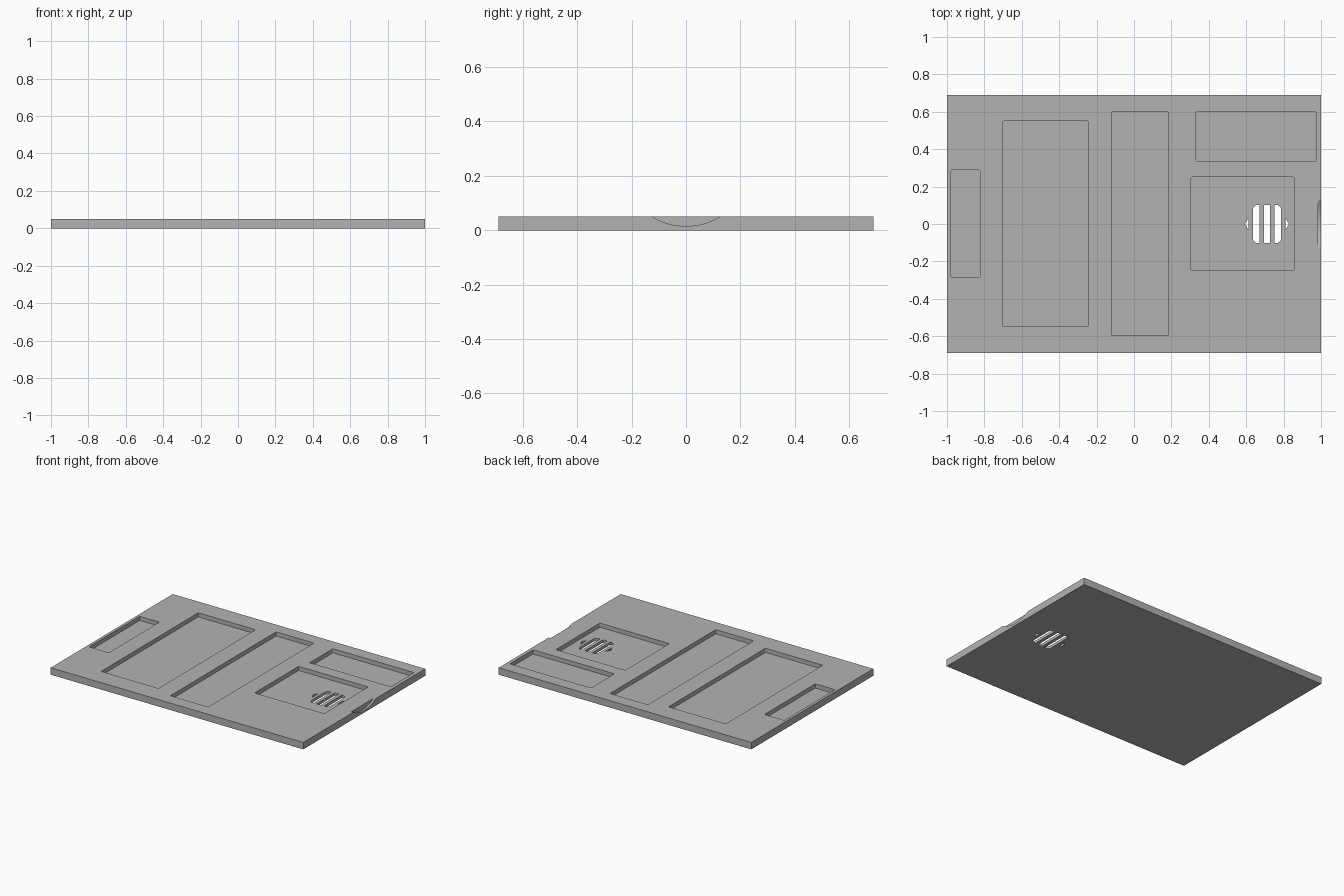
import bpy
import math

TOP = 0.05
POCKET_FLOOR = 0.02

if "Cube" in bpy.data.objects:
    bpy.data.objects.remove(bpy.data.objects["Cube"], do_unlink=True)

grey = bpy.data.materials.new("plain grey")
grey.use_nodes = True
grey.diffuse_color = (0.45, 0.45, 0.45, 1)
grey.node_tree.nodes["Principled BSDF"].inputs["Base Color"].default_value = (0.45, 0.45, 0.45, 1)


def prism(name, outline, offset):
    """Closed solid from an outline swept along an offset."""
    n = len(outline)
    verts = list(outline) + [tuple(a + b for a, b in zip(p, offset)) for p in outline]
    faces = [tuple(reversed(range(n))), tuple(range(n, 2 * n))]
    faces += [(i, (i + 1) % n, n + (i + 1) % n, n + i) for i in range(n)]
    mesh = bpy.data.meshes.new(name)
    mesh.from_pydata(verts, [], faces)
    mesh.materials.append(grey)
    obj = bpy.data.objects.new(name, mesh)
    bpy.context.scene.collection.objects.link(obj)
    return obj


def rounded(x0, x1, y0, y1, left, right, z, steps=4):
    """Counter-clockwise rectangle with separate left and right corner radii."""
    pts = []
    corners = [(x1, y1, right), (x0, y1, left), (x0, y0, left), (x1, y0, right)]
    for k, (x, y, r) in enumerate(corners):
        sx, sy = (1 if x == x1 else -1), (1 if y == y1 else -1)
        if r == 0:
            pts.append((x, y, z))
            continue
        for i in range(steps + 1):
            a = math.pi / 2 * (k + i / steps)
            pts.append((x - sx * r + r * math.cos(a), y - sy * r + r * math.sin(a), z))
    return pts


# Flat tray plate
tray = prism("tray_plate", rounded(-1, 1, -0.69, 0.69, 0, 0, 0), (0, 0, TOP))
cutters = []

# Recessed pockets
for x0, x1, y0, y1 in [(-0.98, -0.824, -0.285, 0.288), (-0.70, -0.246, -0.548, 0.55),
                       (-0.118, 0.182, -0.597, 0.6), (0.332, 0.975, 0.337, 0.6),
                       (0.305, 0.856, -0.248, 0.25)]:
    cutters.append(prism("pocket_cutter", rounded(x0, x1, y0, y1, 0.006, 0.006, POCKET_FLOOR),
                         (0, 0, 0.1)))

# Vent slots: outer ones are rounded on their outer sides
for x0, left, right in [(0.636, 0.024, 0), (0.694, 0, 0), (0.752, 0, 0.024)]:
    cutters.append(prism("slot_cutter", rounded(x0, x0 + 0.034, -0.102, 0.102, left, right, -0.05),
                         (0, 0, 0.2)))

# Small triangular vents either side of the slots
for s in (-1, 1):
    pts = [(0.711 + s * 0.118, 0, -0.05), (0.711 + s * 0.098, s * 0.033, -0.05),
           (0.711 + s * 0.098, -s * 0.033, -0.05)]
    cutters.append(prism("triangle_cutter", pts, (0, 0, 0.2)))

# Shallow finger notch in the right edge
R, CZ = 0.241, 0.256
arc = [(0.985, R * math.cos(2 * math.pi * i / 96), CZ + R * math.sin(2 * math.pi * i / 96))
       for i in range(96)]
cutters.append(prism("notch_cutter", arc, (0.1, 0, 0)))

# Cut everything, then drop the cutters
bpy.context.view_layer.objects.active = tray
for cutter in cutters:
    cutter.hide_render = True
    mod = tray.modifiers.new("cut", "BOOLEAN")
    mod.operation = "DIFFERENCE"
    mod.solver = "EXACT"
    mod.object = cutter
    bpy.ops.object.modifier_apply(modifier=mod.name)
    bpy.data.objects.remove(cutter, do_unlink=True)

bpy.ops.object.select_all(action="DESELECT")
tray.select_set(True)
bpy.ops.object.shade_smooth_by_angle(angle=math.radians(20))
